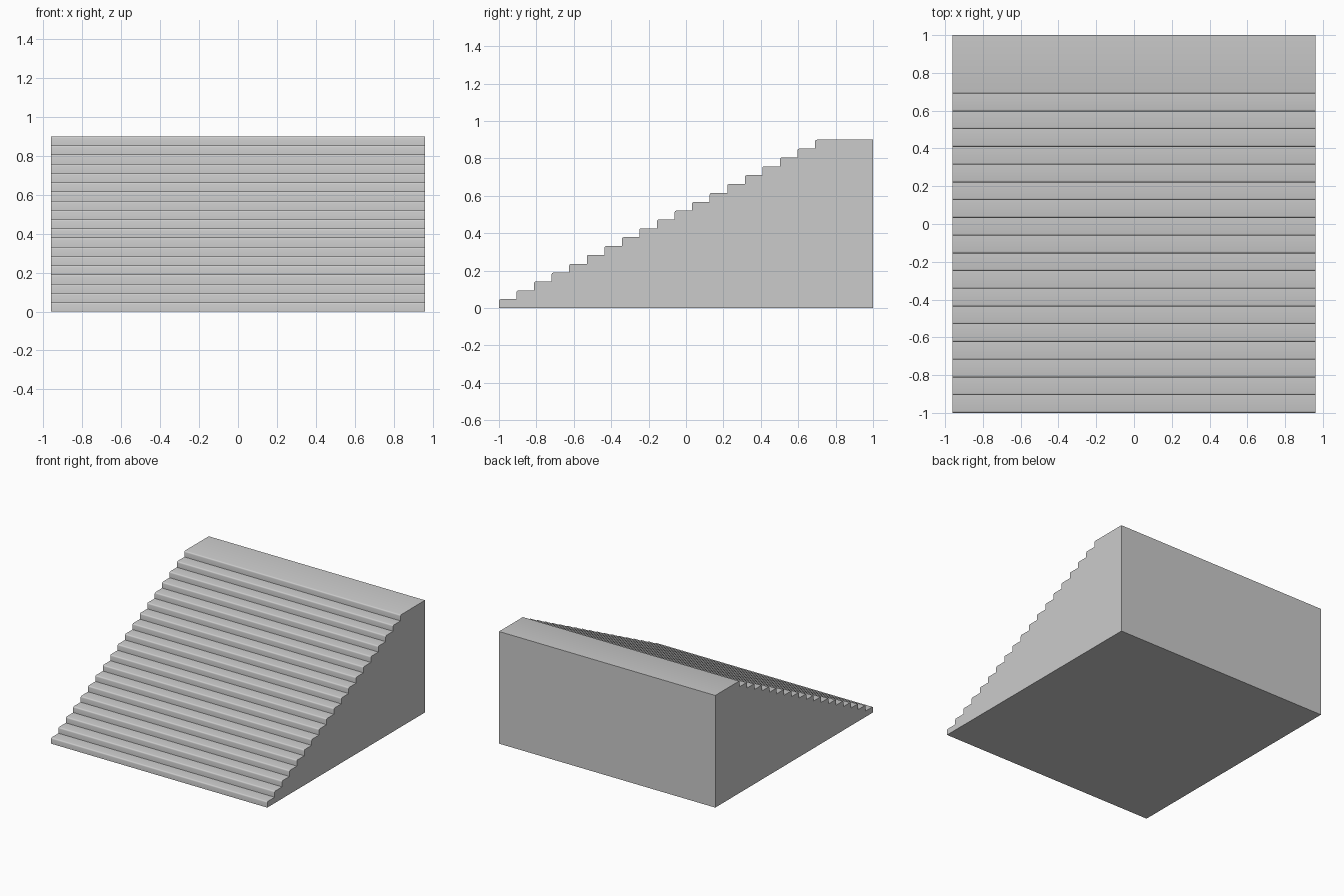
import bpy, bmesh, math

if "Cube" in bpy.data.objects:
    bpy.data.objects.remove(bpy.data.objects["Cube"])

STEPS = 19
HALF_W = 0.96
HEIGHT = 0.90
TREAD = 1.69 / (STEPS - 1)
RISE = HEIGHT / STEPS
R = 0.01      # nosing radius
SEG = 3

# Side profile (y, z): rounded nosing on each step, deep landing at the top
profile = [(1.0, 0.0), (-1.0, 0.0)]
for i in range(STEPS):
    y, z = -1 + i * TREAD, (i + 1) * RISE
    if i:
        profile.append((y, z - RISE))
    for k in range(SEG + 1):
        a = math.pi / 2 * k / SEG
        profile.append((y + R - R * math.cos(a), z - R + R * math.sin(a)))
profile.append((1.0, HEIGHT))

# Extrude the profile across the width
bm = bmesh.new()
face = bm.faces.new([bm.verts.new((-HALF_W, y, z)) for y, z in profile])
ext = bmesh.ops.extrude_face_region(bm, geom=[face], use_keep_orig=True)
moved = [v for v in ext["geom"] if isinstance(v, bmesh.types.BMVert)]
bmesh.ops.translate(bm, verts=moved, vec=(2 * HALF_W, 0, 0))
bmesh.ops.recalc_face_normals(bm, faces=bm.faces)

mesh = bpy.data.meshes.new("staircase")
bm.to_mesh(mesh)
bm.free()
stairs = bpy.data.objects.new("staircase", mesh)
bpy.context.collection.objects.link(stairs)

# Smooth nosings, sharp steps
bpy.context.view_layer.objects.active = stairs
stairs.select_set(True)
bpy.ops.object.shade_smooth_by_angle(angle=math.radians(35))
